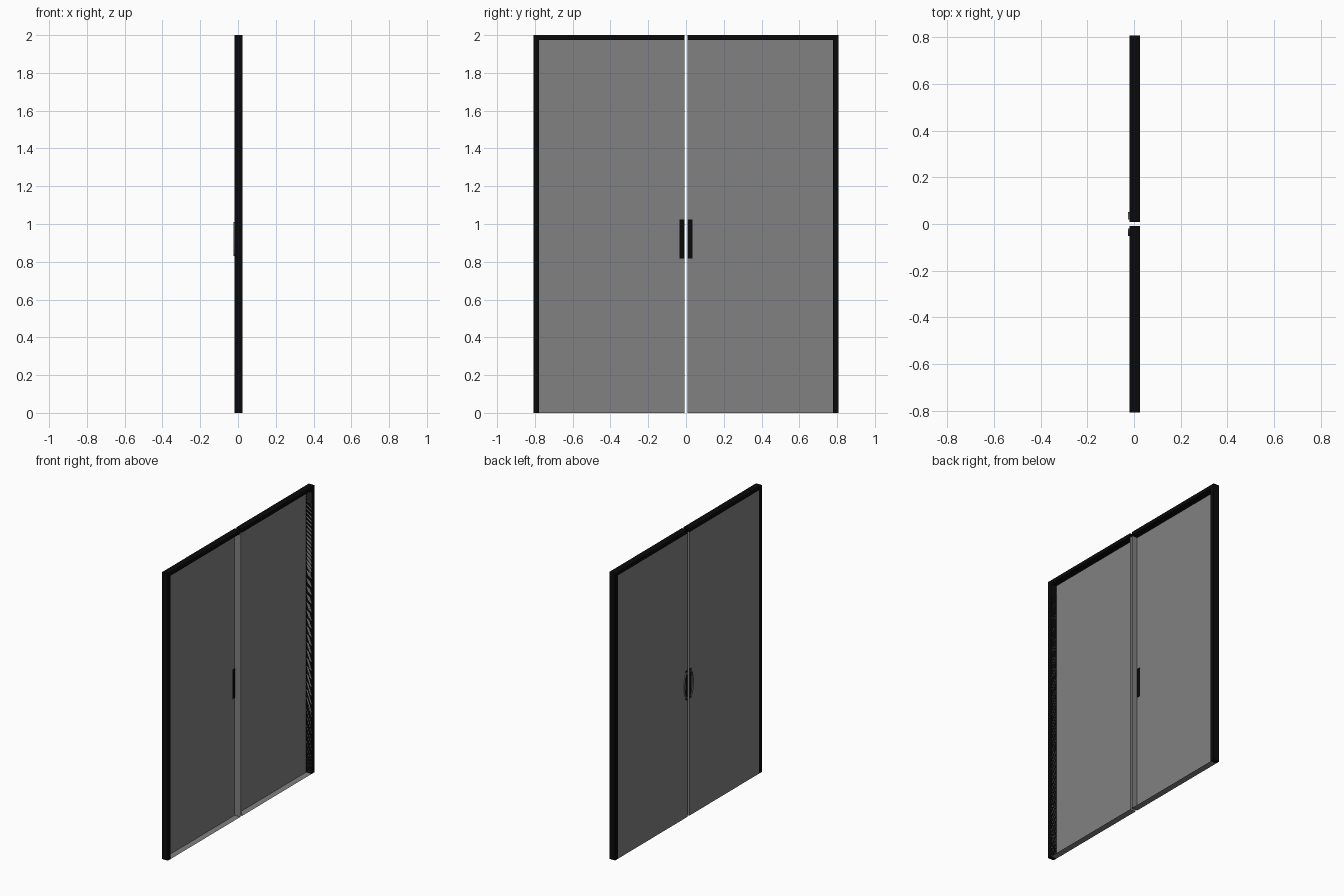
import bpy, bmesh, math

if "Cube" in bpy.data.objects:
    bpy.data.objects.remove(bpy.data.objects["Cube"])

X0, X1 = -0.019, 0.025      # door depth
Y0, Y1 = 0.009, 0.808       # inner and outer edge of one leaf
FRAME_W, TOP_W, H = 0.03, 0.025, 2.0


def material(name, v):
    m = bpy.data.materials.new(name)
    m.diffuse_color = (v, v, v, 1)
    m.use_nodes = True
    m.node_tree.nodes["Principled BSDF"].inputs["Base Color"].default_value = m.diffuse_color
    return m


black = material("black_metal", 0.003)
grey = material("grey_panel", 0.22)


def prism(name, outline, x0, x1, mat, open_front=False):
    """Extrude a y-z outline along x; open_front leaves a shallow tray."""
    bm = bmesh.new()
    face = bm.faces.new([bm.verts.new((x0, y, z)) for y, z in outline])
    ext = bmesh.ops.extrude_face_region(bm, geom=[face], use_keep_orig=True)
    verts = [g for g in ext["geom"] if isinstance(g, bmesh.types.BMVert)]
    bmesh.ops.translate(bm, verts=verts, vec=(x1 - x0, 0, 0))
    bmesh.ops.recalc_face_normals(bm, faces=bm.faces)
    if open_front:
        caps = [f for f in bm.faces if all(abs(v.co.x - x1) < 1e-6 for v in f.verts)]
        bmesh.ops.delete(bm, geom=caps, context='FACES')
    mesh = bpy.data.meshes.new(name)
    bm.to_mesh(mesh)
    bm.free()
    mesh.materials.append(mat)
    obj = bpy.data.objects.new(name, mesh)
    bpy.context.collection.objects.link(obj)
    return obj


def rect(ya, yb, za, zb):
    return [(ya, za), (yb, za), (yb, zb), (ya, zb)]


def crescent(s, n=14):
    """Slim bow curving away from the meeting edge."""
    arc = [math.pi * i / n for i in range(n + 1)]
    outer = [(s * (0.019 + 0.032 * math.sin(a)), 0.92 - 0.09 * math.cos(a)) for a in arc]
    inner = [(s * (0.019 + 0.026 * math.sin(a)), 0.92 - 0.083 * math.cos(a)) for a in arc]
    return outer + inner[::-1]


for side, s in (("left", -1), ("right", 1)):
    yi, yo = s * Y0, s * Y1
    yf = s * (Y1 - FRAME_W)
    # L-shaped frame: outer stile and top rail
    prism(side + "_frame",
          [(yo, 0), (yo, H), (yi, H), (yi, H - TOP_W), (yf, H - TOP_W), (yf, 0)],
          X0, X1, black)
    # Panel tray: flat sheet with thin rims, open towards +x
    prism(side + "_panel", rect(yi, yf, 0, H - TOP_W), X0, X1, grey, True)
    # Handle plate through the sheet, and bowed grip
    prism(side + "_handle_plate", rect(yi, s * 0.035, 0.817, 1.025),
          X0 - 0.0005, X0 + 0.001, black)
    prism(side + "_handle_grip", crescent(s), X0 - 0.006, X0, grey)
